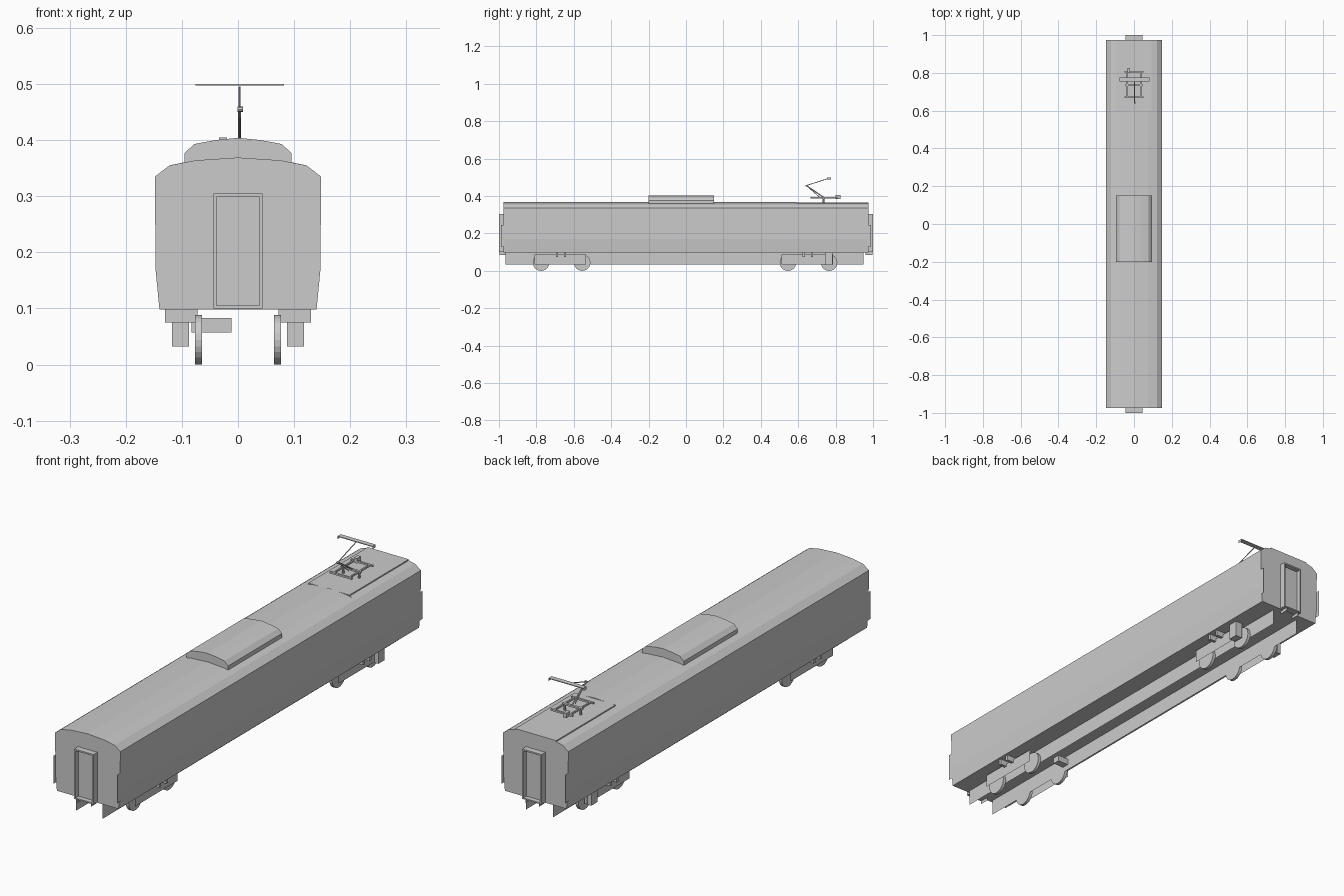
import bpy, bmesh, math
from mathutils import Vector

if "Cube" in bpy.data.objects:
    bpy.data.objects.remove(bpy.data.objects["Cube"])


def make(name, verts, faces):
    me = bpy.data.meshes.new(name)
    me.from_pydata(verts, [], faces)
    bm = bmesh.new()
    bm.from_mesh(me)
    bmesh.ops.recalc_face_normals(bm, faces=bm.faces)
    bm.to_mesh(me)
    bm.free()
    ob = bpy.data.objects.new(name, me)
    bpy.context.collection.objects.link(ob)
    return ob


def extrude_half(name, half, y0, y1):
    """Mirror a right-hand x,z profile (bottom to top) and extrude along y."""
    prof = half + [(-x, z) for x, z in reversed(half) if x > 0]
    n = len(prof)
    verts = [(x, y, z) for y in (y0, y1) for x, z in prof]
    faces = [(i, (i + 1) % n, (i + 1) % n + n, i + n) for i in range(n)]
    return make(name, verts, faces + [tuple(range(n)), tuple(range(n, 2 * n))])


def box(name, x0, x1, y0, y1, z0, z1):
    v = [(x, y, z) for x in (x0, x1) for y in (y0, y1) for z in (z0, z1)]
    return make(name, v, [(0, 1, 3, 2), (4, 6, 7, 5), (0, 4, 5, 1),
                          (2, 3, 7, 6), (0, 2, 6, 4), (1, 5, 7, 3)])


def sheet(name, x, y0, y1, z0, z1):
    """Thin upright sheet running along the car."""
    return make(name, [(x, y0, z0), (x, y1, z0), (x, y1, z1), (x, y0, z1)], [(0, 1, 2, 3)])


def rod(name, a, b, r, sides=6):
    a, b = Vector(a), Vector(b)
    bpy.ops.mesh.primitive_cylinder_add(vertices=sides, radius=r, depth=(b - a).length,
                                        location=(a + b) / 2)
    ob = bpy.context.object
    ob.name = name
    ob.rotation_euler = (b - a).to_track_quat('Z', 'Y').to_euler()
    return ob


# Car body: arched roof, then a flat-roofed section under the pantograph
lower = [(0.14, 0.098), (0.147, 0.17), (0.148, 0.335), (0.122, 0.355)]
extrude_half("car_body", lower + [(0.075, 0.364), (0, 0.369)], -0.975, 0.59)
extrude_half("car_body_flat_roof", lower + [(0.093, 0.361), (0.093, 0.366)], 0.59, 0.975)

# Roof equipment housing
extrude_half("roof_housing", [(0.095, 0.355), (0.095, 0.377), (0.078, 0.393),
                              (0.04, 0.4), (0, 0.404)], -0.2, 0.15)

# Gangway frames, corner strips and sill plates at both ends
for e in (-1, 1):
    y0, y1 = sorted((e * 0.973, e * 1.0))
    for s in (-1, 1):
        xa, xb = sorted((s * 0.038, s * 0.044))
        box("gangway_side", xa, xb, y0, y1, 0.1, 0.305)
        sheet("corner_strip", s * 0.146, *sorted((e * 0.97, e * 0.99)), 0.13, 0.245)
        sheet("sill_plate", s * 0.03, *sorted((e * 0.96, e * 0.998)), 0.086, 0.1)
    box("gangway_top", -0.044, 0.044, y0, y1, 0.299, 0.305)
    box("gangway_floor", -0.044, 0.044, y0, y1, 0.1, 0.105)
    box("end_door", -0.038, 0.038, *sorted((e * 0.974, e * 0.98)), 0.105, 0.299)

# Underframe skirts, bogie frames and wheels
for s in (-1, 1):
    sheet("underframe_skirt", s * 0.061, -0.965, 0.95, 0.033, 0.1)
    for c in (-0.665, 0.655):
        sheet("bogie_frame", s * 0.1, c - 0.145, c + 0.13, 0.035, 0.087)
        for d in (-0.025, 0.018):
            xa, xb = sorted((s * 0.072, s * 0.13))
            box("bogie_bracket", xa, xb, c + d - 0.006, c + d + 0.006, 0.075, 0.1)
        for d in (-0.11, 0.11):
            rod("wheel", (s * 0.064, c + d, 0.044), (s * 0.077, c + d, 0.044), 0.044, 24)
    xa, xb = sorted((s * 0.087, s * 0.118))
    box("bogie_tab", xa, xb, 0.742, 0.783, 0.032, 0.1)
box("underfloor_unit", -0.083, -0.012, -0.52, -0.49, 0.057, 0.083)

# Pantograph base frame and supports
for y in (0.67, 0.805):
    box("pantograph_cross_rail", -0.05, 0.05, y - 0.004, y + 0.004, 0.388, 0.395)
for s in (-1, 1):
    box("pantograph_side_rail", s * 0.036 - 0.003, s * 0.036 + 0.003, 0.67, 0.805, 0.388, 0.395)
    rod("insulator", (s * 0.036, 0.735, 0.364), (s * 0.036, 0.735, 0.39), 0.005, 8)
box("pantograph_centre_rail", -0.045, 0.045, 0.73, 0.74, 0.388, 0.395)
box("pantograph_drive", -0.034, -0.02, 0.8, 0.825, 0.385, 0.405)

# Pantograph arms and contact head
knee = (0.003, 0.643, 0.456)
rod("lower_arm", (0.003, 0.737, 0.393), knee, 0.003)
rod("lower_link", (0.003, 0.715, 0.393), (0.003, 0.65, 0.45), 0.0015)
rod("knee_joint", (-0.001, 0.643, 0.455), (0.009, 0.643, 0.455), 0.005, 8)
rod("upper_arm", knee, (0.003, 0.762, 0.494), 0.002)
box("contact_strip", -0.076, 0.082, 0.755, 0.775, 0.497, 0.5)
for x in (-0.076, 0.082):
    sheet("contact_strip_end", x, 0.755, 0.775, 0.488, 0.5)
